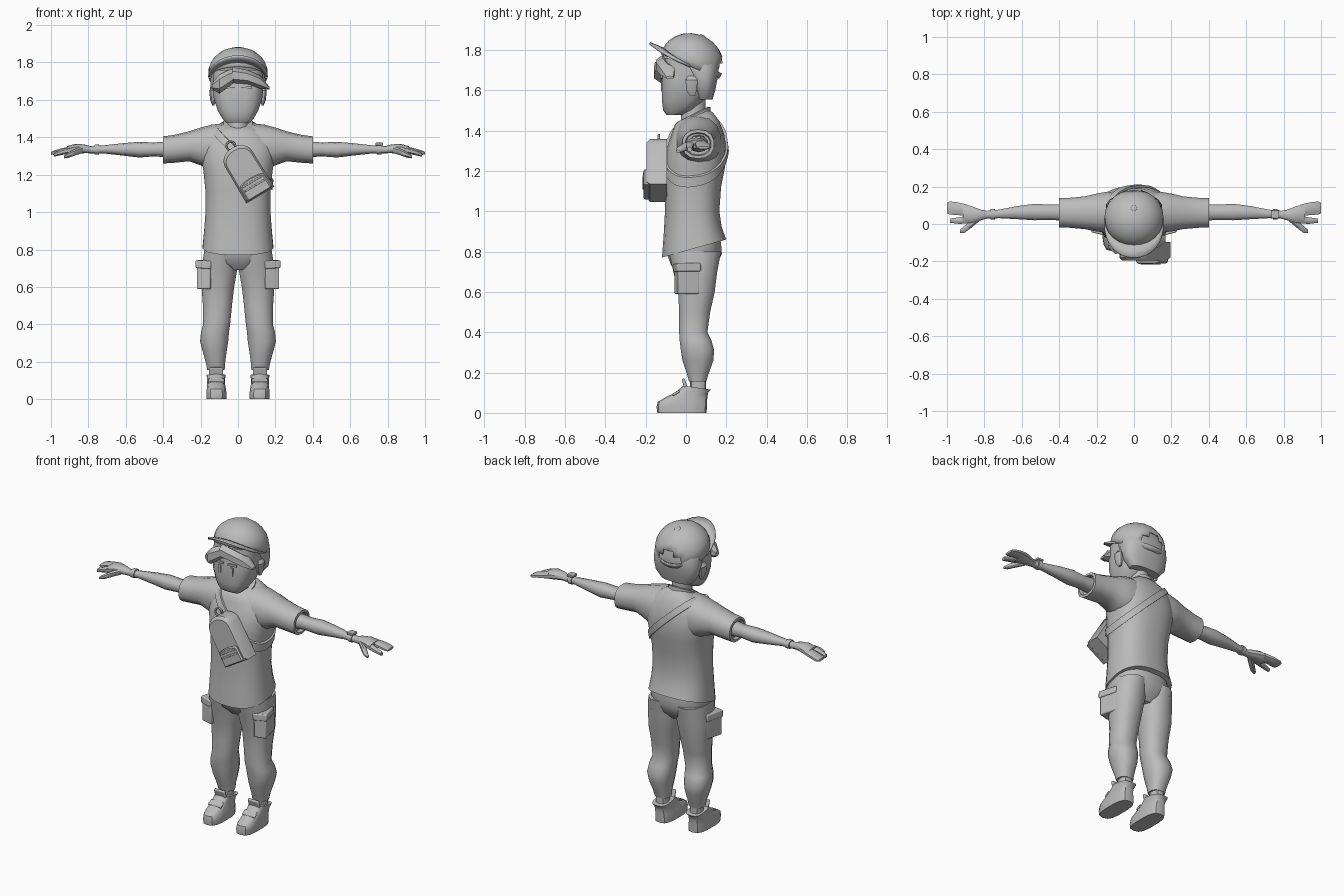
import bpy, bmesh, math
from mathutils import Vector, Matrix
from mathutils.bvhtree import BVHTree

if "Cube" in bpy.data.objects:
    bpy.data.objects.remove(bpy.data.objects["Cube"])

grey = bpy.data.materials.new("plain_grey")
grey.diffuse_color = (0.5, 0.5, 0.5, 1)
grey.use_nodes = True
grey.node_tree.nodes["Principled BSDF"].inputs["Base Color"].default_value = grey.diffuse_color


def finish(name, bm, angle=40, bevel=0, solid=0):
    bmesh.ops.recalc_face_normals(bm, faces=bm.faces[:])
    me = bpy.data.meshes.new(name)
    bm.to_mesh(me)
    bm.free()
    me.materials.append(grey)
    ob = bpy.data.objects.new(name, me)
    bpy.context.collection.objects.link(ob)
    if solid:
        m = ob.modifiers.new("thickness", 'SOLIDIFY')
        m.thickness = solid
        m.offset = 0
    if bevel:
        m = ob.modifiers.new("bevel", 'BEVEL')
        m.width = bevel
        m.segments = 2
    bpy.ops.object.select_all(action='DESELECT')
    ob.select_set(True)
    bpy.context.view_layer.objects.active = ob
    bpy.ops.object.shade_smooth_by_angle(angle=math.radians(angle))
    return ob


def loft(name, loops, angle=40, closed=False, **kw):
    """Skin a list of point loops; cap the ends unless the chain is closed."""
    bm = bmesh.new()
    rows = [[bm.verts.new(p) for p in lp] for lp in loops]
    n = len(rows[0])
    pairs = list(zip(rows, rows[1:])) + ([(rows[-1], rows[0])] if closed else [])
    for a, b in pairs:
        for i in range(n):
            bm.faces.new((a[i], a[(i + 1) % n], b[(i + 1) % n], b[i]))
    if not closed:
        bm.faces.new(rows[0])
        bm.faces.new(rows[-1])
    return finish(name, bm, angle, **kw)


def rim(a0, a1, b0, b1, n, e):
    """Rounded-box outline between the given limits; e=2 is an ellipse."""
    out = []
    for i in range(n):
        t = 2 * math.pi * (i + 0.5) / n
        c, s = math.cos(t), math.sin(t)
        out.append(((a0 + a1) / 2 + (a1 - a0) / 2 * math.copysign(abs(c) ** (2 / e), c),
                    (b0 + b1) / 2 + (b1 - b0) / 2 * math.copysign(abs(s) ** (2 / e), s)))
    return out


def zloft(name, rings, n=12, e=2.4, s=1, **kw):
    """Rings: z, x0, x1, y0, y1, optional tilt of z along y."""
    return loft(name, [[(s * x, y, r[0] + (r[5] if len(r) > 5 else 0) * (y - (r[3] + r[4]) / 2))
                        for x, y in rim(*r[1:5], n, e)] for r in rings], **kw)


def xloft(name, rings, n=10, e=2.3, s=1, **kw):
    """Rings: x, y0, y1, z0, z1."""
    return loft(name, [[(s * r[0], y, z) for y, z in rim(*r[1:5], n, e)] for r in rings], **kw)


def box(name, loc, size, rot=(0, 0, 0), bevel=0.006):
    bm = bmesh.new()
    bmesh.ops.create_cube(bm, size=1)
    R = Matrix.Rotation(rot[2], 4, 'Z') @ Matrix.Rotation(rot[1], 4, 'Y') @ Matrix.Rotation(rot[0], 4, 'X')
    bm.transform(Matrix.Translation(loc) @ R @ Matrix.Diagonal((*size, 1)))
    return finish(name, bm, bevel=bevel)


# Shirt body, with a hem that drops at the front
shirt = zloft("shirt_body", [
    (.815, -.19, .19, -.12, .20, .28), (.90, -.182, .182, -.112, .178, .15),
    (1.0, -.175, .175, -.105, .166), (1.12, -.176, .176, -.108, .175),
    (1.22, -.186, .186, -.11, .195), (1.30, -.20, .20, -.10, .202),
    (1.37, -.195, .195, -.082, .19, .1), (1.425, -.155, .155, -.066, .165, .2),
    (1.46, -.105, .105, -.055, .135, .3), (1.475, -.065, .065, -.04, .11, .4)], n=24, e=2.5, angle=50)
zloft("collar", [(1.445, -.085, .085, -.06, .125, .5), (1.475, -.08, .08, -.052, .122, .5),
                 (1.48, -.062, .062, -.04, .108, .5)], n=16, e=2)
zloft("neck", [(1.42, -.06, .06, -.03, .10), (1.50, -.056, .056, -.025, .10), (1.6, -.06, .06, -.02, .10)], e=2)
zloft("hips", [(.69, -.06, .06, -.04, .12), (.73, -.15, .15, -.075, .155), (.79, -.18, .18, -.098, .18),
               (.85, -.175, .175, -.095, .175)], n=16)

# Arms, hands, legs and shoes on both sides
for s in (-1, 1):
    sd = "left" if s > 0 else "right"
    xloft(f"sleeve_{sd}", [(.07, -.055, .17, 1.22, 1.475), (.14, -.05, .175, 1.22, 1.468),
                           (.20, -.042, .165, 1.25, 1.452), (.26, -.03, .15, 1.272, 1.432),
                           (.34, -.022, .142, 1.264, 1.413), (.40, -.02, .14, 1.26, 1.405),
                           (.402, -.005, .125, 1.275, 1.39), (.38, .0, .12, 1.28, 1.385)], n=14, s=s)
    xloft(f"arm_{sd}", [(.36, .015, .108, 1.292, 1.38), (.45, .02, .105, 1.298, 1.372),
                        (.53, .018, .11, 1.292, 1.376), (.62, .024, .098, 1.303, 1.368),
                        (.72, .03, .078, 1.314, 1.357), (.80, .028, .07, 1.314, 1.352)], s=s)
    xloft(f"palm_{sd}", [(.78, .03, .07, 1.315, 1.35), (.82, .018, .078, 1.315, 1.362),
                         (.87, .004, .098, 1.312, 1.365), (.915, .0, .108, 1.312, 1.352)], s=s)
    xloft(f"outer_fingers_{sd}", [(.89, .04, .106, 1.315, 1.355), (.94, .045, .118, 1.312, 1.343),
                                  (.985, .048, .123, 1.305, 1.33), (1.0, .055, .115, 1.308, 1.322)], n=8, s=s)
    xloft(f"index_finger_{sd}", [(.89, .0, .046, 1.315, 1.352), (.94, .0, .036, 1.305, 1.338),
                                 (.985, .006, .03, 1.295, 1.318)], n=8, s=s)
    xloft(f"thumb_{sd}", [(.83, .012, .05, 1.315, 1.352), (.87, -.022, .025, 1.302, 1.34),
                          (.905, -.048, -.008, 1.29, 1.322), (.93, -.05, -.03, 1.287, 1.303)], n=8, s=s)
    zloft(f"trouser_leg_{sd}", [(.80, .01, .182, -.09, .178), (.70, .0, .198, -.066, .158),
                                (.60, .018, .197, -.042, .145), (.50, .03, .19, -.036, .122),
                                (.40, .04, .188, -.036, .108), (.36, .046, .20, -.034, .128),
                                (.31, .05, .205, -.028, .142), (.26, .058, .192, -.02, .138),
                                (.19, .068, .172, .004, .112), (.155, .07, .166, .014, .102)], s=s)
    zloft(f"ankle_{sd}", [(.08, .08, .155, .02, .10), (.165, .08, .155, .02, .10)], n=10, s=s)
    zloft(f"shoe_{sd}", [(0, .062, .168, -.142, .102), (.03, .06, .17, -.146, .104), (.055, .064, .168, -.14, .104),
                         (.078, .068, .166, -.10, .106), (.10, .07, .166, -.055, .11),
                         (.125, .066, .168, -.012, .125, -.15)], n=14, e=3, s=s, angle=35)
    box(f"shoe_tongue_{sd}", (s * .117, -.004, .135), (.075, .016, .075), (.3, 0, 0))
    box(f"shoe_strap_{sd}", (s * .117, -.05, .098), (.088, .04, .012), (.5, 0, 0), .004)
    # Cargo pocket with flap on the outer thigh
    box(f"cargo_pocket_{sd}", (s * .172, .005, .652), (.075, .11, .125), (0, 0, s * .25))
    box(f"pocket_flap_{sd}", (s * .172, .005, .72), (.086, .122, .042), (0, s * -.06, s * .25))
    xloft(f"wrist_band_{sd}", [(.742, .024, .082, 1.309, 1.362), (.768, .024, .08, 1.309, 1.36)], s=s)
    # Face details and ears
    box(f"eye_{sd}", (s * .042, -.121, 1.622), (.016, .006, .05), bevel=0)
    box(f"eyebrow_{sd}", (s * .046, -.121, 1.664), (.06, .009, .013), (0, s * -.08, 0), 0)
    zloft(f"ear_{sd}", [(1.57, .125, .138, .02, .045), (1.60, .12, .15, .0, .055),
                        (1.65, .12, .155, -.005, .06), (1.67, .12, .14, .01, .05)], n=8, s=s)
box("watch_face", (.755, .052, 1.364), (.042, .045, .014), bevel=.003)

# Head, hair mass and swept fringe
zloft("head", [(1.478, -.066, .066, -.098, -.02), (1.50, -.085, .085, -.114, .03), (1.54, -.108, .108, -.12, .08),
               (1.60, -.13, .13, -.122, .11), (1.66, -.137, .137, -.12, .13), (1.76, -.135, .135, -.105, .14)],
      n=16, e=3)
zloft("back_hair", [(1.553, -.10, .10, .05, .132), (1.60, -.14, .14, .035, .146), (1.66, -.151, .151, .01, .158),
                    (1.72, -.148, .148, -.03, .165), (1.79, -.12, .12, -.06, .14)], n=16, e=2.6)
xloft("fringe_left", [(-.03, -.15, -.08, 1.69, 1.775), (.05, -.155, -.08, 1.685, 1.76),
                      (.12, -.135, -.05, 1.66, 1.73), (.168, -.10, -.06, 1.655, 1.67)], n=6, e=2, angle=30)
xloft("fringe_right", [(.01, -.13, -.08, 1.72, 1.77), (-.05, -.16, -.08, 1.67, 1.76),
                       (-.10, -.165, -.085, 1.635, 1.735), (-.138, -.13, -.095, 1.655, 1.69)], n=6, e=2, angle=30)

# Cap crown with a rear opening above its strap
tilt = Matrix.Translation((0, .03, 1.74)) @ Matrix.Rotation(-.4, 4, 'X')
bm = bmesh.new()
N, lat = 24, [-.18, .04, .2, .38, .62, .9, 1.2, 1.45]
rows = [[bm.verts.new(tilt @ Vector((.153 * min(1, math.cos(a) + .02) * math.cos(2 * math.pi * i / N),
                                     .155 * math.cos(a) * math.sin(2 * math.pi * i / N), .136 * math.sin(a))))
         for i in range(N)] for a in lat]
for j in range(len(rows) - 1):
    for i in range(N):
        if not ((j in (1, 2) and 4 <= i <= 7) or (j == 3 and 5 <= i <= 6)):
            k = (i + 1) % N
            bm.faces.new((rows[j][i], rows[j][k], rows[j + 1][k], rows[j + 1][i]))
bm.faces.new(rows[-1])
finish("cap_crown", bm, solid=.008)
bm = bmesh.new()
bmesh.ops.create_uvsphere(bm, u_segments=10, v_segments=6, radius=.02)
bm.transform(tilt @ Matrix.Translation((0, 0, .134)) @ Matrix.Diagonal((1, 1, .5, 1)))
finish("cap_button", bm)

# Cap brim, drooping at its sides
bm = bmesh.new()
rows = []
for i in range(17):
    t = math.pi * (1 + i / 16)
    c, sn = math.cos(t), math.sin(t)
    rows.append([])
    for f in (0, .5, 1):
        x, y = (.145 + .013 * f) * c, (.14 + .09 * f) * math.copysign(abs(sn) ** .8, sn)
        rows[-1].append(bm.verts.new(tilt @ Vector((x, y, .004 - 1.1 * x * x))))
for a, b in zip(rows, rows[1:]):
    for k in (0, 1):
        bm.faces.new((a[k], a[k + 1], b[k + 1], b[k]))
finish("cap_brim", bm, solid=.012)

# Slanted chest bag: rounded-top outline swept through its depth
bag = Matrix.Translation((.045, 0, 1.215)) @ Matrix.Rotation(math.radians(-31), 4, 'Y')


def slab(name, half, low, high, crown, layers, bevel):
    pts = [(-half, low), (half, low)]
    for i in range(9):
        t = math.pi * i / 8
        pts.append((half * .97 * math.cos(t), high + crown * math.sin(t)))
    cz = (low + high + crown) / 2
    loft(name, [[bag @ Vector((x * k, y, cz + (z - cz) * k)) for x, z in pts] for y, k in layers], bevel=bevel)


slab("bag_body", .087, -.145, .085, .065, [(-.095, 1), (-.178, 1), (-.195, .88)], 0)
slab("bag_front_pocket", .074, -.14, -.055, .016, [(-.17, 1), (-.203, 1), (-.21, .9)], 0)
for nm, z, w, d in (("pocket_zip", -.06, .12, -.207), ("pocket_seam", -.085, .12, -.21)):
    ob = box(nm, (0, 0, 0), (w, .012, .01), bevel=.002)
    ob.data.transform(bag @ Matrix.Translation((0, d, z)))
bm = bmesh.new()
rows = []
for i in range(14):
    t = 2 * math.pi * i / 14
    rows.append([bag @ Vector(((.024 + .006 * math.cos(u)) * math.cos(t), -.135 + .008 * math.sin(u),
                               .162 + (.024 + .006 * math.cos(u)) * math.sin(t)))
                 for u in [k * math.pi / 3 for k in range(6)]])
bm.free()
loft("bag_handle", rows, closed=True)

# Strap wrapped around the torso in a slanted plane
tree = BVHTree.FromPolygons([v.co for v in shirt.data.vertices], [p.vertices for p in shirt.data.polygons])
centre = Vector((.0, .045, 1.325))
u, v = Vector((0, 1, .12)).normalized(), Vector((.72, 0, -.69)).normalized()
across = u.cross(v).normalized()
rows = []
for i in range(48):
    t = 2 * math.pi * i / 48
    d = u * math.cos(t) + v * math.sin(t)
    sec = []
    for w in (-.019, .019):
        hit = tree.ray_cast(centre + across * w, d)[0] or centre + d * .18
        sec.append((hit - d * .01, hit + d * .012))
    rows.append([sec[0][0], sec[0][1], sec[1][1], sec[1][0]])
loft("bag_strap", rows, closed=True)
